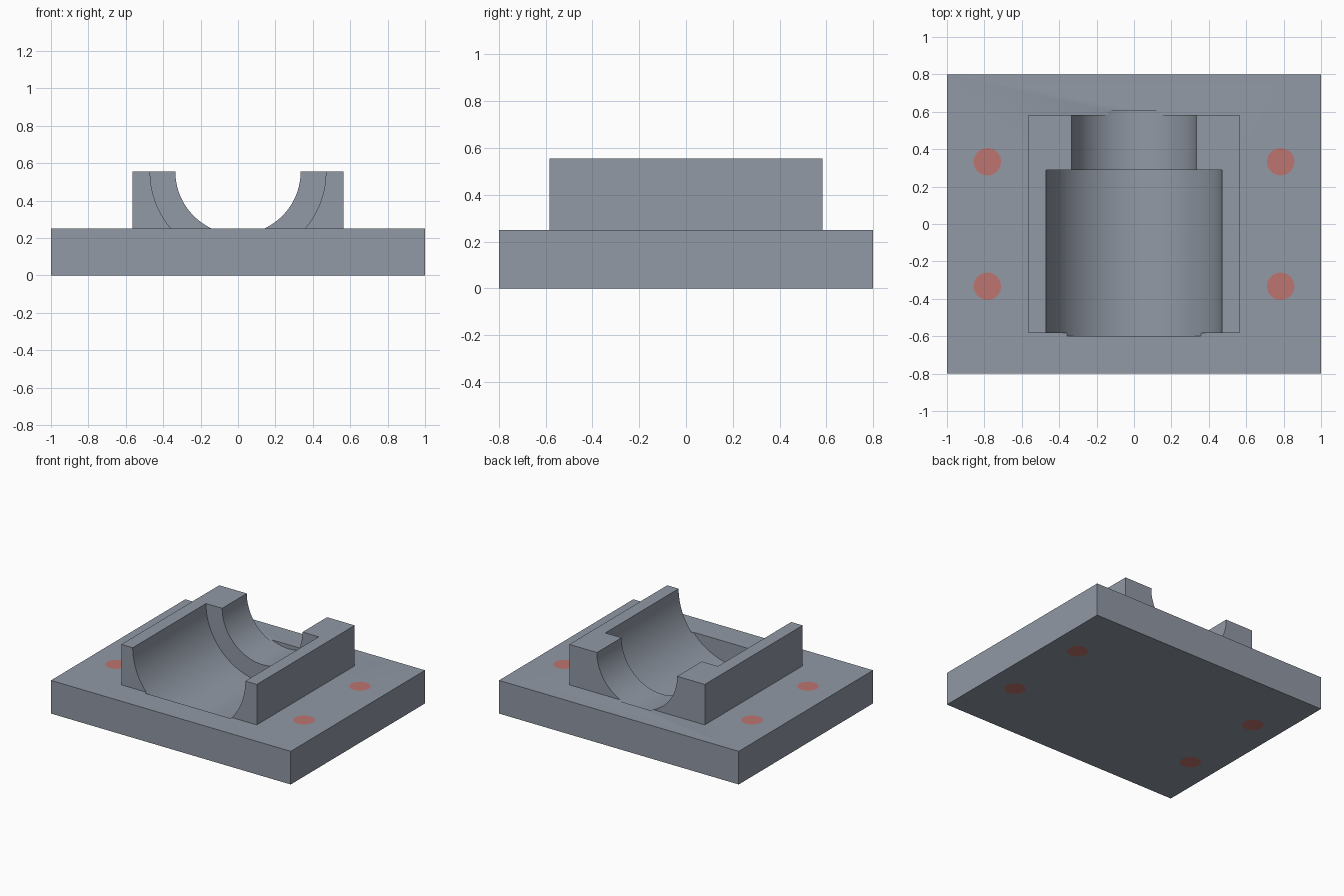
import bpy, bmesh, math

if "Cube" in bpy.data.objects:
    bpy.data.objects.remove(bpy.data.objects["Cube"])


def material(name, rgb):
    m = bpy.data.materials.new(name)
    m.diffuse_color = (*rgb, 1.0)
    m.use_nodes = True
    m.node_tree.nodes["Principled BSDF"].inputs["Base Color"].default_value = m.diffuse_color
    return m


GREY = material("steel grey", (0.283, 0.319, 0.376))
RED = material("bolt red", (0.515, 0.178, 0.162))


def add_object(name, bm, mat=GREY):
    bmesh.ops.recalc_face_normals(bm, faces=bm.faces)
    mesh = bpy.data.meshes.new(name)
    bm.to_mesh(mesh)
    bm.free()
    mesh.materials.append(mat)
    ob = bpy.data.objects.new(name, mesh)
    bpy.context.collection.objects.link(ob)
    return ob


def box(name, x, y, z0, z1):
    bm = bmesh.new()
    bmesh.ops.create_cube(bm, size=1)
    for v in bm.verts:
        v.co = (v.co.x * 2 * x, v.co.y * 2 * y, z0 + (v.co.z + 0.5) * (z1 - z0))
    return add_object(name, bm)


def lathe(name, rings, place, sides, mat=GREY):
    """Closed solid from (radius, distance along axis) rings."""
    bm = bmesh.new()
    loops = []
    for r, d in rings:
        angles = [2 * math.pi * (i + 0.5) / sides for i in range(sides)]
        loops.append([bm.verts.new(place(r * math.cos(a), r * math.sin(a), d)) for a in angles])
    for lo, hi in zip(loops, loops[1:]):
        for i in range(sides):
            j = (i + 1) % sides
            bm.faces.new((lo[i], lo[j], hi[j], hi[i]))
    bm.faces.new(loops[0])
    bm.faces.new(loops[-1])
    return add_object(name, bm, mat)


def smooth(ob):
    ob.data.shade_smooth()
    ob.data.set_sharp_from_angle(angle=math.radians(30))


def cut(ob, cutters):
    for c in cutters:
        mod = ob.modifiers.new("cut", 'BOOLEAN')
        mod.operation = 'DIFFERENCE'
        mod.solver = 'EXACT'
        mod.object = c
    bpy.context.view_layer.update()
    dg = bpy.context.evaluated_depsgraph_get()
    mesh = bpy.data.meshes.new_from_object(ob.evaluated_get(dg))
    ob.modifiers.clear()
    ob.data = mesh
    smooth(ob)


# Base plate and bearing block
base = box("base_plate", 1.0, 0.8, 0.0, 0.25)
block = box("bearing_block", 0.565, 0.583, 0.25, 0.555)

# Stepped bore along y, sinking slightly into the plate
bore = lathe("bore_cutter", [(0.47, -0.6), (0.47, 0.29), (0.335, 0.29), (0.335, 0.603)],
             lambda a, b, d: (a, d, 0.555 + b), 96)

# Four flush bolts, each filling its hole through the plate
holes = []
for sx in (-1, 1):
    for sy in (-1, 1):
        def place(a, b, d, sx=sx, sy=sy):
            return (sx * 0.784 + a, sy * 0.333 + b, d)
        holes.append(lathe("hole_cutter", [(0.073, -0.1), (0.073, 0.35)], place, 48))
        smooth(lathe("bolt", [(0.073, 0.0), (0.073, 0.25)], place, 48, RED))

cut(base, [bore] + holes)
cut(block, [bore])

for c in [bore] + holes:
    bpy.data.objects.remove(c, do_unlink=True)
